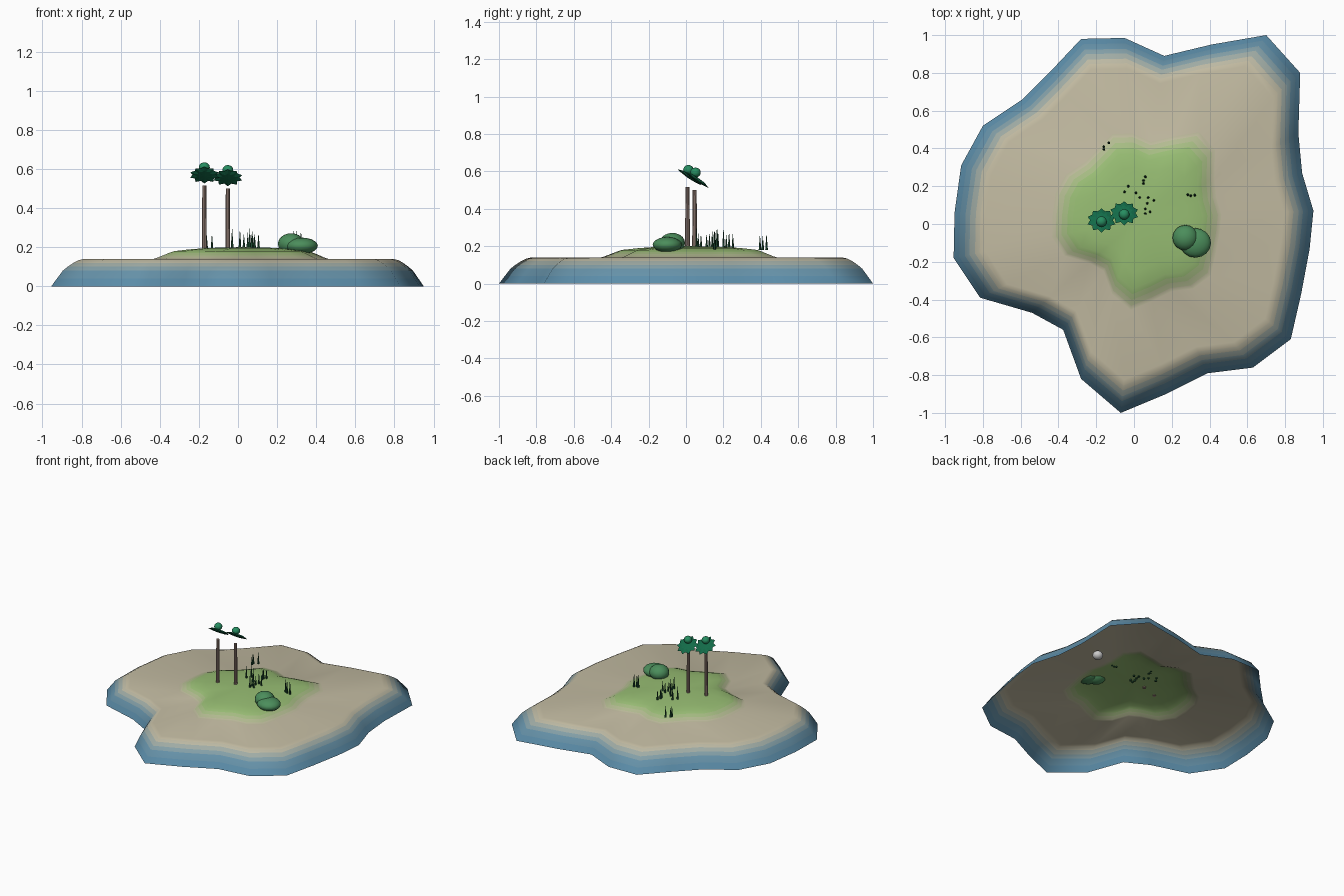
import bpy, bmesh, math, random
from mathutils import Matrix, Vector

if "Cube" in bpy.data.objects:
    bpy.data.objects.remove(bpy.data.objects["Cube"])

random.seed(4)


def material(name, rgb):
    m = bpy.data.materials.new(name)
    m.diffuse_color = (*[c ** 2.2 for c in rgb], 1)
    m.use_nodes = True
    m.node_tree.nodes["Principled BSDF"].inputs["Base Color"].default_value = m.diffuse_color
    return m


def finish(bm, name, mats, smooth=True):
    me = bpy.data.meshes.new(name)
    bm.to_mesh(me)
    bm.free()
    for m in mats:
        me.materials.append(m)
    for p in me.polygons:
        p.use_smooth = smooth
    ob = bpy.data.objects.new(name, me)
    bpy.context.collection.objects.link(ob)
    return ob


def blob(name, centre, radii, mat):
    bm = bmesh.new()
    bmesh.ops.create_uvsphere(bm, u_segments=16, v_segments=10, radius=1)
    bmesh.ops.transform(bm, verts=bm.verts, matrix=Matrix.Translation(centre) @ Matrix.Diagonal((*radii, 1)))
    return finish(bm, name, [mat])


# Island: one shoreline outline shrunk towards a centre through a height profile
SHORE = [(-.28, .98), (-.05, .985), (.16, .89), (.41, .95), (.70, 1), (.88, .80), (.87, .48),
         (.89, .27), (.95, .07), (.93, -.13), (.885, -.37), (.83, -.61), (.63, -.76), (.39, -.79),
         (.17, -.90), (-.07, -1), (-.28, -.82), (-.375, -.56), (-.54, -.47), (-.815, -.39),
         (-.955, -.18), (-.95, .06), (-.915, .31), (-.80, .52), (-.59, .66), (-.44, .81)]
CENTRE = Vector((.03, .03))
PROFILE = [(1, 0), (.97, .04), (.94, .08), (.915, .1), (.885, .12), (.86, .133), (.83, .14),
           (.47, .14), (.45, .146), (.42, .158), (.39, .17), (.36, .18), (.28, .189), (.2, .195), (.1, .199)]
BLUE, SAND, GREEN = (.36, .55, .66), (.76, .73, .63), (.59, .74, .45)


def blend(a, b, f):
    return [p + (q - p) * f for p, q in zip(a, b)]


def ground_colour(t):
    if t > .65:
        return blend(BLUE, SAND, min(1, max(0, (.965 - t) / .1)))
    return blend(SAND, GREEN, min(1, max(0, (.47 - t) / .1)))


bm = bmesh.new()
rings = [[bm.verts.new((*(CENTRE + (Vector(p) - CENTRE) * t), z)) for p in SHORE] for t, z in PROFILE]
peak = bm.verts.new((*CENTRE, .2))
n = len(SHORE)
mats = []
for k, ring in enumerate(rings):
    inner_t = PROFILE[k + 1][0] if k + 1 < len(rings) else 0
    t = .6 if k == 6 else (PROFILE[k][0] + inner_t) / 2
    mats.append(material(f"ground_{k}", ground_colour(t)))
    for i in range(n):
        j = (i + 1) % n
        corners = [ring[i], ring[j]]
        corners += [rings[k + 1][j], rings[k + 1][i]] if k + 1 < len(rings) else [peak]
        bm.faces.new(corners).material_index = k
bmesh.ops.recalc_face_normals(bm, faces=bm.faces)
if sum(f.normal.z for f in bm.faces) < 0:
    bmesh.ops.reverse_faces(bm, faces=bm.faces)
finish(bm, "island", mats)

# Trees: thin trunk, tilted jagged leaf disc, small crown ball
bark = material("bark", (.62, .53, .49))
leaf = material("leaf", (.10, .42, .29))
crown = material("crown", (.17, .55, .38))


def tree(tag, x, y, trunk_top, disc_z):
    bm = bmesh.new()
    bmesh.ops.create_cone(bm, cap_ends=True, segments=10, radius1=.013, radius2=.011, depth=trunk_top - .192,
                          matrix=Matrix.Translation((x, y, (trunk_top + .192) / 2)))
    ob = finish(bm, "trunk_" + tag, [bark], False)
    bm = bmesh.new()
    segs = 20
    levels = [[], [], []]
    for i in range(segs):
        a = math.tau * i / segs
        r = .077 if i % 2 else .06
        for lev, f, z in zip(levels, (.6, 1, .6), (.008, -.003 if i % 2 else 0, -.008)):
            lev.append(bm.verts.new((r * f * math.cos(a), r * f * math.sin(a), z)))
    top, bottom = bm.verts.new((0, 0, .011)), bm.verts.new((0, 0, -.011))
    for i in range(segs):
        j = (i + 1) % segs
        bm.faces.new((top, levels[0][i], levels[0][j]))
        for a, b in zip(levels, levels[1:]):
            bm.faces.new((a[i], b[i], b[j], a[j]))
        bm.faces.new((bottom, levels[2][j], levels[2][i]))
    bmesh.ops.transform(bm, verts=bm.verts,
                        matrix=Matrix.Translation((x, y + .012, disc_z)) @ Matrix.Rotation(math.radians(-34), 4, 'X'))
    finish(bm, "leaf_disc_" + tag, [leaf], False)
    blob("crown_" + tag, (x, y + .005, disc_z + .037), (.028, .028, .026), crown)


tree("left", -.172, .008, .515, .571)
tree("right", -.052, .046, .50, .557)

# Bushes
bush = material("bush", (.30, .55, .36))
blob("bush_tall", (.272, -.073, .217), (.068, .068, .054), bush)
blob("bush_wide", (.325, -.1, .207), (.083, .078, .042), bush)

# Grass spikes in small clumps
grass = material("grass", (.13, .30, .20))
SPOTS = [(-.16, .395), (-.16, .41), (-.133, .43), (.06, .25), (.05, .215), (.05, .23), (-.03, .2),
         (-.05, .17), (.01, .165), (.03, .14), (.075, .14), (.105, .125), (.07, .11), (.06, .08),
         (.085, .065), (.06, .055), (.285, .155), (.30, .15), (.322, .153)]
bm = bmesh.new()
for x, y in SPOTS:
    base = .18 if x < -.1 or x > .2 else .188
    h = random.uniform(.07, .11)
    bmesh.ops.create_cone(bm, cap_ends=True, segments=5, radius1=.008, radius2=.0005, depth=h,
                          matrix=Matrix.Translation((x, y, base + h / 2)))
finish(bm, "grass_spikes", [grass], False)

# Buried pebble, visible only from below
blob("pebble", (.58, .31, .097), (.036, .036, .03), material("stone", (.75, .75, .76)))
